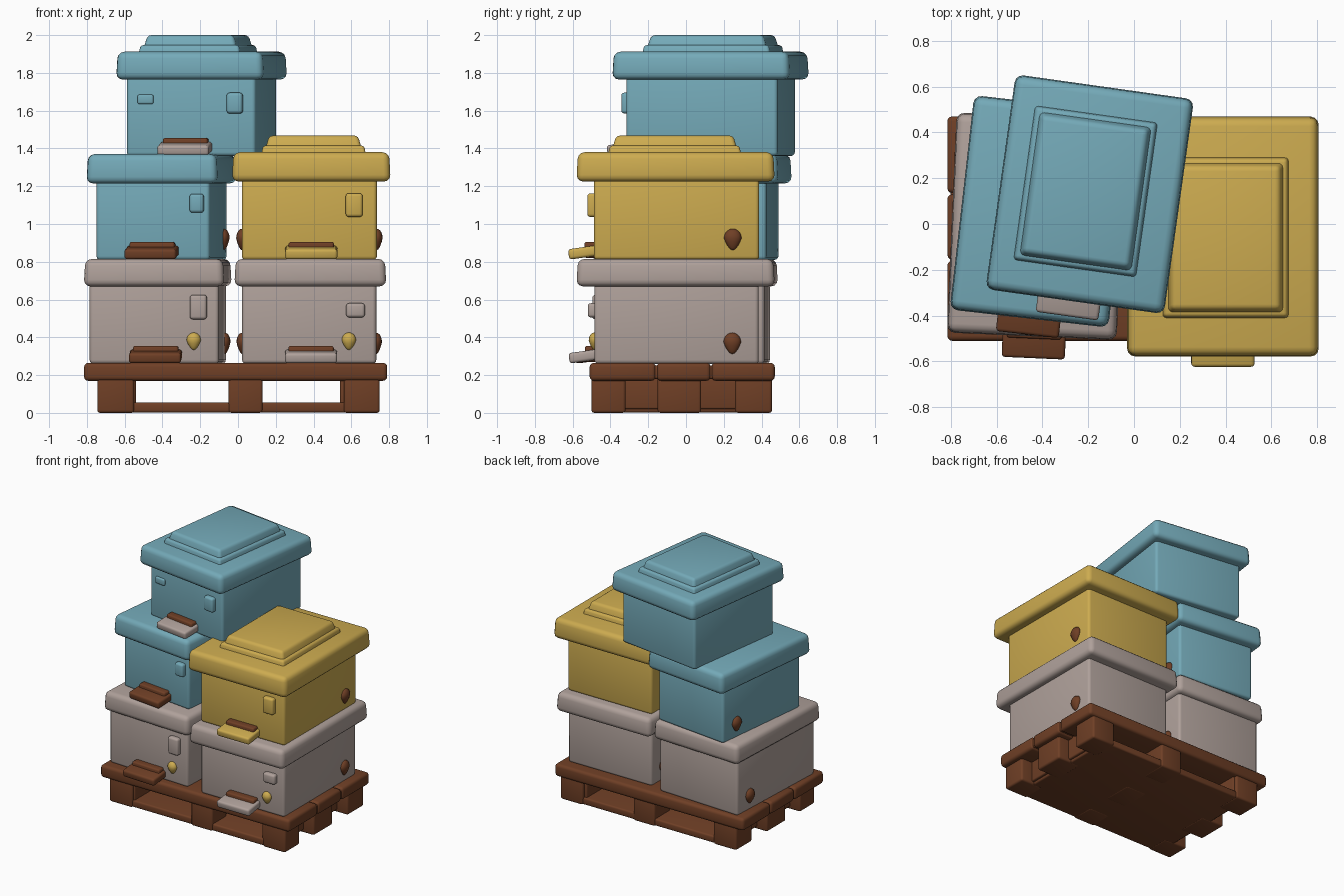
import bpy, bmesh, math
from mathutils import Matrix, Vector

if "Cube" in bpy.data.objects:
    bpy.data.objects.remove(bpy.data.objects["Cube"])


def material(name, rgb):
    m = bpy.data.materials.new(name)
    m.diffuse_color = (*rgb, 1)
    m.use_nodes = True
    m.node_tree.nodes["Principled BSDF"].inputs["Base Color"].default_value = m.diffuse_color
    return m


BLUE = material("dusty blue", (0.175, 0.40, 0.48))
YELLOW = material("mustard yellow", (0.61, 0.41, 0.08))
GREY = material("warm grey", (0.43, 0.355, 0.325))
BROWN = material("dark brown", (0.16, 0.05, 0.019))


def finish(bm, name, mat, frame):
    bm.transform(frame)
    bmesh.ops.recalc_face_normals(bm, faces=bm.faces)
    me = bpy.data.meshes.new(name)
    bm.to_mesh(me)
    bm.free()
    me.materials.append(mat)
    ob = bpy.data.objects.new(name, me)
    bpy.context.collection.objects.link(ob)
    bpy.context.view_layer.objects.active = ob
    ob.select_set(True)
    bpy.ops.object.shade_smooth_by_angle(angle=math.radians(40))
    ob.select_set(False)
    return ob


def block(name, x0, x1, y0, y1, z0, z1, mat, bevel=0.015, taper=0.0, frame=Matrix()):
    """Rounded box; taper pulls the top edges inward."""
    bm = bmesh.new()
    bmesh.ops.create_cube(bm, size=1)
    for v in bm.verts:
        top = v.co.z > 0
        t = taper if top else 0
        v.co = Vector((x1 - t if v.co.x > 0 else x0 + t,
                       y1 - t if v.co.y > 0 else y0 + t,
                       z1 if top else z0))
    bmesh.ops.bevel(bm, geom=bm.edges[:], offset=bevel, segments=3,
                    profile=0.5, affect='EDGES')
    return finish(bm, name, mat, frame)


def centred(name, w, d, z0, z1, mat, bevel, taper=0.0, frame=Matrix(), cx=0, cy=0):
    return block(name, cx - w / 2, cx + w / 2, cy - d / 2, cy + d / 2,
                 z0, z1, mat, bevel, taper, frame)


def knob(name, x, y, z, h, side, mat, frame):
    """Acorn-shaped stud, flat along x when side is True, else along y."""
    bm = bmesh.new()
    bmesh.ops.create_uvsphere(bm, u_segments=16, v_segments=10, radius=1)
    for v in bm.verts:
        c = v.co
        pinch = 1 + 0.35 * min(c.z, 0)
        a, b = c.x * pinch * h * 0.42, c.y * pinch * 0.03
        zz = c.z * h / 2 * (1.15 if c.z < 0 else 0.9)
        v.co = (x + b, y + a, z + zz) if side else (x + a, y + b, z + zz)
    return finish(bm, name, mat, frame)


def hive(name, centre, rot, body, lid, z, mat, board_mat, handle, board_x,
         panel=None, lid_shift=(0, 0), knob_mat=BROWN, front_knob=None):
    """z = (bottom, lid bottom, lid top); handle = (x, z, width, height)."""
    f = Matrix.Translation((*centre, 0)) @ Matrix.Rotation(math.radians(rot), 4, 'Z')
    w, d = body
    zb, zl, zt = z
    sx, sy = lid_shift
    front = -d / 2
    centred(name + "_body", w, d, zb, zl + 0.05, mat, 0.02, frame=f)
    centred(name + "_lid", lid[0], lid[1], zl, zt, mat, 0.035, 0.008, f, sx, sy)
    if panel:
        pw, pd, px, py = panel
        centred(name + "_panel_lip", pw, pd, zt - 0.03, zt + 0.035, mat, 0.015, 0.012, f, px, py)
        centred(name + "_panel", pw - 0.04, pd - 0.04, zt, zt + 0.088, mat, 0.02, 0.025, f, px, py)
    # entrance and landing board
    block(name + "_entrance", board_x - 0.12, board_x + 0.12, front - 0.05, front + 0.03,
          zb + 0.01, zb + 0.095, BROWN, 0.012, frame=f)
    tilt = (f @ Matrix.Translation((board_x, front, zb + 0.045))
            @ Matrix.Rotation(math.radians(8), 4, 'X'))
    block(name + "_landing_board", -0.138, 0.138, -0.135, 0.03, -0.025, 0.03,
          board_mat, 0.015, frame=tilt)
    # handle plate on the front
    hx, hz, hw, hh = handle
    block(name + "_handle", hx - hw / 2, hx + hw / 2, front - 0.035, front + 0.03,
          hz - hh / 2, hz + hh / 2, mat, min(0.016, hh / 4), frame=f)
    # studs on the sides and front
    if knob_mat:
        for s, label in ((-1, "left"), (1, "right")):
            knob(f"{name}_{label}_stud", s * w / 2, d / 2 - 0.14, zb + 0.115, 0.11,
                 True, knob_mat, f)
    if front_knob is not None:
        knob(name + "_front_stud", front_knob, front, zb + 0.125, 0.09, False, YELLOW, f)


# pallet: deck boards, feet and base
block("pallet_deck", -0.80, 0.78, -0.49, 0.455, 0.18, 0.25, BROWN, 0.012)
for y0, y1 in ((-0.51, -0.16), (-0.155, 0.13), (0.135, 0.47)):
    block("pallet_deck_board", -0.815, 0.79, y0, y1, 0.17, 0.265, BROWN, 0.022)
for x0, x1 in ((-0.745, -0.55), (-0.05, 0.13), (0.56, 0.75)):
    for y0, y1 in ((-0.50, -0.32), (-0.15, 0.08), (0.26, 0.455)):
        block("pallet_foot", x0, x1, y0, y1, 0, 0.2, BROWN, 0.015)
block("pallet_centre_runner", -0.03, 0.11, -0.48, 0.43, 0.02, 0.19, BROWN, 0.01)
for x0 in (-0.66, 0.54):
    block("pallet_side_runner", x0, x0 + 0.12, -0.48, 0.43, 0.02, 0.19, BROWN, 0.01)
block("pallet_base", -0.64, 0.64, -0.49, 0.445, 0.002, 0.055, BROWN, 0.012)

# bottom row
hive("lower_left_hive", (-0.425, -0.01), -2.5, (0.685, 0.88), (0.745, 0.965),
     (0.26, 0.67, 0.815), GREY, BROWN, (0.235, 0.56, 0.09, 0.13), 0.01, front_knob=0.21)
hive("lower_right_hive", (0.377, -0.05), 0, (0.71, 0.87), (0.805, 1.05),
     (0.26, 0.67, 0.815), GREY, GREY, (0.245, 0.543, 0.10, 0.075), 0.01,
     lid_shift=(0.006, -0.005), front_knob=0.21)

# middle row
hive("middle_left_hive", (-0.405, 0.055), -6.5, (0.605, 0.81), (0.70, 0.945),
     (0.81, 1.215, 1.37), BLUE, BROWN, (0.235, 1.11, 0.075, 0.10), 0.0)
hive("middle_right_hive", (0.378, -0.05), 0, (0.715, 0.875), (0.84, 1.05),
     (0.81, 1.225, 1.38), YELLOW, YELLOW, (0.237, 1.10, 0.09, 0.125), 0.01,
     panel=(0.56, 0.71, 0.022, -0.01), lid_shift=(0.01, -0.005))

# top hive
hive("top_hive", (-0.193, 0.13), -8, (0.69, 0.81), (0.79, 0.95),
     (1.36, 1.765, 1.912), BLUE, GREY, (0.236, 1.64, 0.085, 0.11), -0.025,
     panel=(0.55, 0.69, -0.02, 0.01), knob_mat=None)
top = Matrix.Translation((-0.193, 0.13, 0)) @ Matrix.Rotation(math.radians(-8), 4, 'Z')
block("top_hive_latch", -0.285, -0.20, -0.42, -0.38, 1.635, 1.685, BLUE, 0.01, frame=top)
